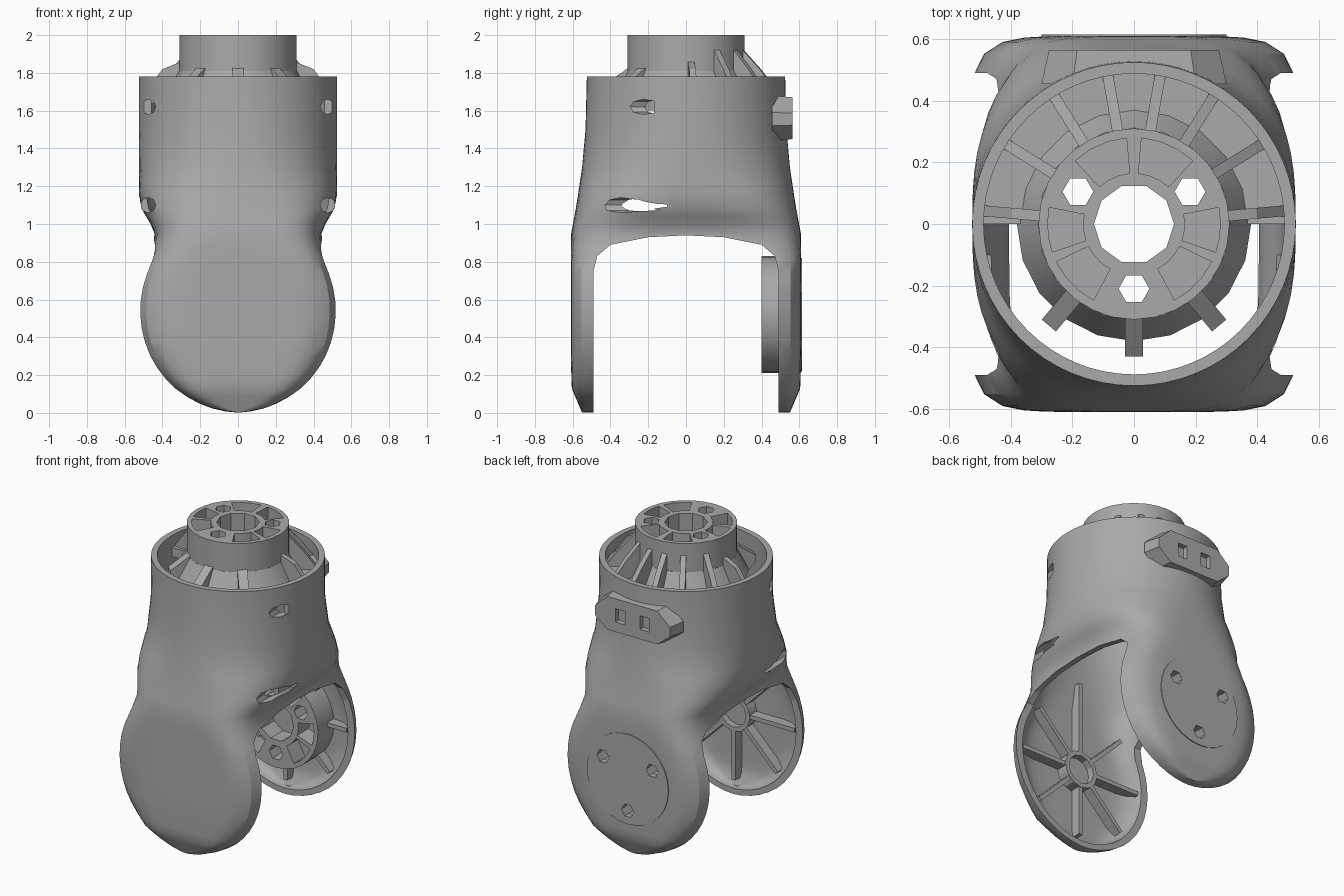
import bpy, bmesh
from math import cos, sin, pi, radians, sqrt
from mathutils import Matrix

cube = bpy.data.objects.get("Cube")
if cube:
    bpy.data.objects.remove(cube, do_unlink=True)

grey = bpy.data.materials.new("matte_grey")
grey.use_nodes = True
grey.diffuse_color = (0.4, 0.4, 0.4, 1)
grey.node_tree.nodes["Principled BSDF"].inputs["Base Color"].default_value = (0.4, 0.4, 0.4, 1)


def T(x, y, z):
    return Matrix.Translation((x, y, z))


def R(angle, axis):
    return Matrix.Rotation(radians(angle), 4, axis)


def finish(bm, name):
    bmesh.ops.recalc_face_normals(bm, faces=bm.faces)
    mesh = bpy.data.meshes.new(name)
    bm.to_mesh(mesh)
    bm.free()
    mesh.materials.append(grey)
    ob = bpy.data.objects.new(name, mesh)
    bpy.context.collection.objects.link(ob)
    return ob


def loft(name, rings):
    """Closed skin through rings of equal point count."""
    bm = bmesh.new()
    rows = [[bm.verts.new(p) for p in ring] for ring in rings]
    n = len(rows[0])
    for low, high in zip(rows, rows[1:]):
        for i in range(n):
            j = (i + 1) % n
            bm.faces.new((low[i], low[j], high[j], high[i]))
    bm.faces.new(rows[0])
    bm.faces.new(rows[-1])
    return finish(bm, name)


def prism(name, pts, depth, matrix=Matrix(), taper=1.0):
    """Outline in local xy, extruded along local z."""
    ob = loft(name, [[(x, y, 0) for x, y in pts],
                     [(x * taper, y * taper, depth) for x, y in pts]])
    ob.data.transform(matrix)
    return ob


def circle(r, n, cx=0, cy=0):
    return [(cx + r * cos(2 * pi * i / n), cy + r * sin(2 * pi * i / n)) for i in range(n)]


def sector(r0, r1, a0, a1, steps):
    angles = [radians(a0 + (a1 - a0) * i / steps) for i in range(steps + 1)]
    return ([(r1 * cos(a), r1 * sin(a)) for a in angles]
            + [(r0 * cos(a), r0 * sin(a)) for a in reversed(angles)])


def rect(x0, x1, y0, y1):
    return [(x0, y0), (x1, y0), (x1, y1), (x0, y1)]


def cut(ob, cutters):
    for c in cutters:
        mod = ob.modifiers.new("cut", "BOOLEAN")
        mod.operation = "DIFFERENCE"
        mod.solver = "EXACT"
        mod.object = c
    bpy.context.view_layer.update()
    graph = bpy.context.evaluated_depsgraph_get()
    mesh = bpy.data.meshes.new_from_object(ob.evaluated_get(graph))
    ob.modifiers.clear()
    ob.data = mesh
    for c in cutters:
        bpy.data.objects.remove(c, do_unlink=True)


def lerp(table, z):
    for (z0, v0), (z1, v1) in zip(table, table[1:]):
        if z <= z1:
            return v0 + (v1 - v0) * max(0, z - z0) / (z1 - z0)
    return table[-1][1]


# Fork housing: round cup at the top blending into two lobed arms
LOBE_Z, LOBE_R, WALL, TOP = 0.54, 0.537, 0.037, 1.78
WIDTH = [(0.8, 0.468), (0.87, 0.45), (0.95, 0.442), (1.0, 0.463), (1.08, 0.51), (1.16, 0.525)]
DEPTH = [(0, 0.55), (0.13, 0.605), (0.3, 0.61), (0.94, 0.61), (1.1, 0.58), (1.3, 0.55), (1.5, 0.532), (TOP, 0.525)]
POWER = [(0.8, 7), (0.95, 4.5), (1.1, 3), (1.3, 2.2), (1.5, 2)]


def section(z, inset):
    if z <= 0.8:
        a = sqrt(max(0.0004, (LOBE_R - inset) ** 2 - (z - LOBE_Z) ** 2))
    else:
        a = lerp(WIDTH, z) - inset
    b, n = lerp(DEPTH, z) - inset, lerp(POWER, z)
    ring = []
    for i in range(64):
        c, s = cos(2 * pi * i / 64), sin(2 * pi * i / 64)
        k = (abs(c) ** n + abs(s) ** n) ** (-1 / n)
        ring.append((a * c * k, b * s * k, z))
    return ring


def levels(inset):
    zs = [LOBE_Z - (LOBE_R - inset) * cos(radians(8 * i)) for i in range(15)]
    return zs + [0.8, 0.87, 0.95, 1.0, 1.04, 1.08, 1.16, 1.23, 1.3, 1.4, 1.5, TOP]


outer = [section(max(0, z), 0) for z in levels(0)]
inner = [section(z, WALL) for z in levels(WALL)]
housing = loft("fork_housing", outer + inner[::-1])

half_arch = [(0.49, -0.1), (0.49, 0.75), (0.47, 0.83), (0.4, 0.89), (0.2, 0.93)]
arch = half_arch + [(0, 0.94)] + [(-y, z) for y, z in reversed(half_arch)]
cutters = [prism("arch_cutter", arch, 2, T(-1, 0, 0) @ R(90, "Z") @ R(90, "X"))]
for x in (-0.475, 0.475):
    for z, end in ((1.62, -0.17), (1.1, -0.1)):
        cutters.append(prism("screw_cutter", circle(0.04, 8), 0.6, T(x, end, z) @ R(90, "X")))

# Positions shared by both mounting hubs
SCREWS = [(0.21 * cos(radians(a)), 0.21 * sin(radians(a))) for a in (30, 150, 270)]
POCKETS = ((66, 38), (114, 38), (-4, 30), (184, 30), (-44, 36), (224, 36))
HORN = T(0, 0.58, 0.52) @ R(90, "X")

for x, y in SCREWS:
    cutters.append(prism("screw_cutter", circle(0.045, 6, x, y), 0.3, HORN @ T(0, 0, -0.1)))
cut(housing, cutters)


def hub(name, height, matrix, bore_from):
    ob = prism(name, circle(0.31, 28), height, matrix)
    holes = [prism("bore_cutter", circle(0.13, 10), 1, matrix @ T(0, 0, bore_from))]
    for x, y in SCREWS:
        holes.append(prism("screw_cutter", circle(0.05, 6, x, y), 2, matrix @ T(0, 0, -1)))
    for mid, span in POCKETS:
        outline = sector(0.165, 0.28, mid - span / 2, mid + span / 2, 3)
        holes.append(prism("pocket_cutter", outline, 1, matrix @ T(0, 0, height - 0.12)))
    cut(ob, holes)
    return ob


hub("top_hub", 0.4, T(0, 0, 1.6), -0.1)
hub("back_arm_hub", 0.18, HORN, 0.05)

# Seat plate outlined on the outer face of the back arm
prism("back_cover_disc", circle(0.3, 28), 0.006, T(0, 0.609, 0.52) @ R(-90, "X"))
cover = bpy.data.objects["back_cover_disc"]
cut(cover, [prism("screw_cutter", circle(0.045, 6, x, y), 0.3, HORN @ T(0, 0, -0.1)) for x, y in SCREWS])

# Cup floor behind the hub, flared skirt around it
prism("cup_floor", sector(0.29, 0.5, 0, 180, 24), 0.06, T(0, 0, 1.64))
skirt = prism("hub_skirt", circle(0.38, 20), 0.13, T(0, 0, 1.68), 0.82)
cut(skirt, [prism("skirt_cutter", circle(0.29, 20), 1, T(0, 0, 1.2))])


def fin(name, angle, profile, width):
    prism(name, profile, width, R(angle, "Z") @ R(90, "X") @ T(0, 0, -width / 2))


for i, angle in enumerate((5, 32, 58, 80, 100, 122, 148, 175)):
    height = 1.86 if i in (0, 7) else 1.93
    fin("cup_rib", angle, [(0.3, 1.66), (0.49, 1.66), (0.49, 1.7), (0.4, 1.82), (0.3, height)], 0.035)
for angle in (-130, -90, -50):
    fin("front_spoke", angle, [(0.3, 1.62), (0.36, 1.62), (0.43, 1.7), (0.43, 1.74), (0.3, 1.83)], 0.06)

# Ribbed inside of the arms
FRONT = T(0, -0.5, LOBE_Z) @ R(90, "X")
BACK = T(0, 0.5, LOBE_Z) @ R(-90, "X")
boss = prism("front_arm_boss", circle(0.125, 12), 0.08, FRONT @ T(0, 0, -0.005))
cut(boss, [prism("boss_cutter", circle(0.095, 12), 0.06, FRONT @ T(0, 0, -0.02))])
for angle in range(0, 360, 45):
    reach = 0.6 if angle == 90 else 0.45
    prism("front_arm_rib", rect(0.11, reach, -0.014, 0.014), 0.068, FRONT @ R(angle, "Z"))
    prism("back_arm_rib", rect(0.28, 0.45, -0.014, 0.014), 0.068, BACK @ R(angle, "Z"))

# Connector plate on the back of the cup
plate = [(0.3, -0.03), (0.3, 0.04), (0.2, 0.12), (-0.2, 0.12),
         (-0.3, 0.04), (-0.3, -0.03), (-0.2, -0.12), (0.2, -0.12)]
bracket = prism("back_connector", plate, 0.11, T(0, 0.455, 1.56) @ R(-90, "X"), 0.92)
cut(bracket, [prism("slot_cutter", rect(x - 0.035, x + 0.035, -0.045, 0.045), 0.2,
                    T(0, 0.53, 1.56) @ R(-90, "X")) for x in (-0.09, 0.09)])

# Smooth round walls, keep creases sharp
bpy.ops.object.select_all(action="DESELECT")
for ob in bpy.context.collection.objects:
    if ob.type == "MESH":
        ob.select_set(True)
bpy.context.view_layer.objects.active = housing
bpy.ops.object.shade_smooth_by_angle(angle=radians(30))
